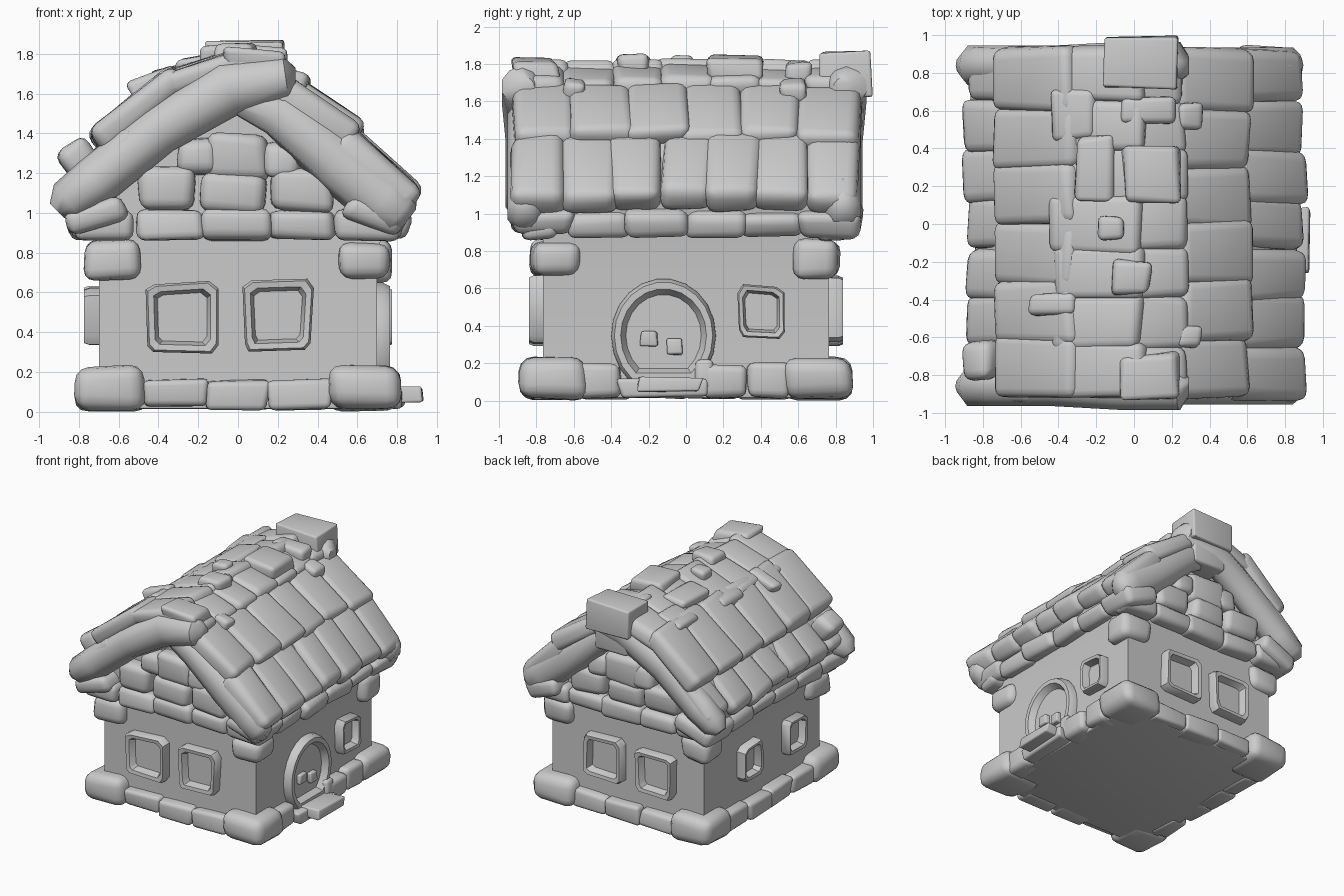
import bpy, bmesh, math, random
from mathutils import Matrix, Vector

if "Cube" in bpy.data.objects:
    bpy.data.objects.remove(bpy.data.objects["Cube"])

rng = random.Random(7)


def finish(name, bm, angle=50):
    bmesh.ops.recalc_face_normals(bm, faces=bm.faces)
    me = bpy.data.meshes.new(name)
    bm.to_mesh(me)
    bm.free()
    ob = bpy.data.objects.new(name, me)
    bpy.context.collection.objects.link(ob)
    bpy.ops.object.select_all(action='DESELECT')
    ob.select_set(True)
    bpy.context.view_layer.objects.active = ob
    bpy.ops.object.shade_smooth_by_angle(angle=math.radians(angle))
    return ob


def stone(bm, loc, size, tilt=0.0, jit=0.09, soft=0.3):
    """Irregular rounded block; tilt turns it in the xz plane."""
    tmp = bmesh.new()
    bmesh.ops.create_cube(tmp, size=1)
    for v in tmp.verts:
        for i in range(3):
            v.co[i] = v.co[i] * size[i] + rng.uniform(-jit, jit) * min(size[i], 0.25)
    bmesh.ops.bevel(tmp, geom=tmp.edges[:], offset=min(size) * soft, segments=3,
                    profile=0.5, affect='EDGES', clamp_overlap=True)
    tmp.transform(Matrix.Translation(loc) @ Matrix.Rotation(-tilt, 4, 'Y'))
    me = bpy.data.meshes.new("tmp")
    tmp.to_mesh(me)
    tmp.free()
    bm.from_mesh(me)
    bpy.data.meshes.remove(me)


def prism(name, profile, y0, y1):
    bm = bmesh.new()
    f = bm.faces.new([bm.verts.new((x, y0, z)) for x, z in profile])
    ext = bmesh.ops.extrude_face_region(bm, geom=[f])
    bmesh.ops.translate(bm, vec=(0, y1 - y0, 0),
                        verts=[g for g in ext['geom'] if isinstance(g, bmesh.types.BMVert)])
    return finish(name, bm, 30)


def relief(name, outline, rings, loc, turn):
    """Raised frame with sunk panel: scaled copies of an outline stepped outwards."""
    bm = bmesh.new()
    loops = [[bm.verts.new((x * s, -d, z * s)) for x, z in outline] for s, d in rings]
    n = len(outline)
    for a, b in zip(loops, loops[1:]):
        for i in range(n):
            bm.faces.new((a[i], a[(i + 1) % n], b[(i + 1) % n], b[i]))
    bm.faces.new(loops[-1])
    bm.faces.new(loops[0])
    bm.transform(Matrix.Translation(loc) @ Matrix.Rotation(turn, 4, 'Z'))
    return finish(name, bm, 40)


def window(name, loc, w, h, turn):
    a, b, c = w / 2, h / 2, 0.035
    pts = [(-a + c, -b), (a - c, -b), (a, -b + c), (a, b - c),
           (a - c, b), (-a + c, b), (-a, b - c), (-a, -b + c)]
    pts = [(x + rng.uniform(-.01, .01), z + rng.uniform(-.01, .01)) for x, z in pts]
    relief(name, pts, [(1, -.03), (1, .05), (.94, .075), (.78, .07), (.68, .012)], loc, turn)


def log(bm, pts, rn, ry):
    """Thick rounded rafter swept through (x, y, z) points with per-point radii."""
    P = [Vector(p) for p in pts]
    rings = []
    for i, p in enumerate(P):
        t = (P[min(i + 1, len(P) - 1)] - P[max(i - 1, 0)]).normalized()
        nrm = t.cross(Vector((0, 1, 0))).normalized()
        k = rn[i]
        ring = []
        for j in range(10):
            a = j * math.tau / 10
            ring.append(bm.verts.new(p + nrm * k * math.cos(a) * rng.uniform(.92, 1.06)
                                     + Vector((0, ry * min(1, k / .11) * math.sin(a), 0))))
        rings.append(ring)
    for a, b in zip(rings, rings[1:]):
        for j in range(10):
            bm.faces.new((a[j], a[(j + 1) % 10], b[(j + 1) % 10], b[j]))
    bm.faces.new(rings[0])
    bm.faces.new(rings[-1])


# Walls and roof core
prism("walls", [(-.7, .02), (.7, .02), (.7, .75), (.73, .95), (0, 1.55), (-.73, .95), (-.7, .75)], -.765, .765)
prism("roof_core", [(-.78, .9), (.78, .9), (.82, 1.1), (.58, 1.38), (.25, 1.66), (0, 1.75),
                    (-.3, 1.66), (-.64, 1.4), (-.84, 1.1)], -.77, .77)

# Foundation stones
bm = bmesh.new()
for sx in (-1, 1):
    for sy in (-1, 1):
        stone(bm, (sx * .635, sy * .71, .118), (.35, .36, .22), soft=.34)
for sy in (-1, 1):
    for x in (-.31, 0, .31):
        stone(bm, (x, sy * .76, .09), (.31, .15, .145), soft=.2)
for y in (-.46, .2, .43):
    stone(bm, (.71, y, .105), (.16, .22, .18), soft=.25)
for y in (-.42, -.14, .14, .42):
    stone(bm, (-.71, y, .09), (.16, .28, .15), soft=.2)
stone(bm, (0, 0, .055), (1.44, 1.54, .08), jit=0, soft=.1)
finish("foundation_stones", bm)

# Upper corner stones
bm = bmesh.new()
for sx in (-1, 1):
    for sy in (-1, 1):
        stone(bm, (sx * .635, sy * .69, .76), (.26, .26, .2))
finish("corner_stones", bm)

# Windows on all four sides
for y, turn, tag in ((-.765, 0, "front"), (.765, math.pi, "back")):
    window(tag + "_window_left", (-.28, y, .475), .35, .35, turn)
    window(tag + "_window_right", (.2, y, .485), .35, .36, turn)
window("right_window", (.7, .4, .475), .25, .28, math.pi / 2)
for i, y in enumerate((.2, -.38)):
    window("left_window_%d" % i, (-.7, y, .485), .25, .28, -math.pi / 2)

# Round-topped door, knobs and step
arch = [(.28 * math.cos(a), .28 * math.sin(a)) for a in
        (math.radians(-50 + 280 * i / 17) for i in range(18))]
arch = [(x, z * 1.08 if z > 0 else z * 1.15) for x, z in arch]
relief("door", arch, [(1, -.03), (1, .03), (.94, .065), (.82, .065), (.72, .015)],
       (.7, -.12, .35), math.pi / 2)
bm = bmesh.new()
stone(bm, (.72, -.2, .33), (.06, .09, .08), soft=.2)
stone(bm, (.72, -.06, .29), (.06, .08, .09), soft=.2)
finish("door_knobs", bm)
bm = bmesh.new()
stone(bm, (.82, -.09, .085), (.23, .34, .08), soft=.15)
stone(bm, (.76, -.13, .07), (.14, .46, .1), soft=.2)
stone(bm, (.74, .1, .14), (.1, .1, .15))
finish("door_step", bm)

# Roof shingle courses: upper end, lower end (x, z), thickness, count
courses = [
    ((.55, 1.03), (.84, .925), .14, 6), ((.5, 1.39), (.86, 1.05), .17, 7),
    ((.2, 1.64), (.6, 1.38), .15, 6), ((-.05, 1.74), (.27, 1.655), .14, 7),
    ((-.55, 1.03), (-.85, .935), .14, 6), ((-.52, 1.38), (-.865, 1.07), .17, 7),
    ((-.3, 1.69), (-.725, 1.34), .15, 6), ((.05, 1.77), (-.42, 1.62), .13, 7)]
for k, ((x0, z0), (x1, z1), th, n) in enumerate(courses):
    bm = bmesh.new()
    L, step = math.hypot(x1 - x0, z1 - z0), 1.82 / n
    for i in range(n):
        y = -.91 + step * (i + .5) + rng.uniform(-.012, .012)
        d = rng.uniform(-.015, .015)
        stone(bm, ((x0 + x1) / 2 + d, y, (z0 + z1) / 2 + rng.uniform(-.012, .012)),
              (L, step * 1.13, th), math.atan2(z1 - z0, x1 - x0), soft=.36)
    finish("shingle_course_%d" % k, bm)

# Gable rafters, front and back
for y, tag in ((-.86, "front"), (.84, "back")):
    bm = bmesh.new()
    s = math.copysign(.02, y)
    log(bm, [(.29, y, 1.68), (.24, y + s, 1.68), (-.05, y + s, 1.63), (-.4, y, 1.42), (-.72, y, 1.16),
             (-.86, y, 1.06), (-.91, y, 1.01)], [.05, .11, .14, .13, .13, .11, .05], .11)
    log(bm, [(-.1, y, 1.6), (.2, y, 1.5), (.5, y, 1.25), (.73, y, 1.07), (.82, y, 1.0), (.86, y, .97)],
        [.05, .12, .14, .15, .12, .06], .1)
    finish(tag + "_rafters", bm)

# Gable stones and the sill row beneath them
for s, tag in ((-1, "front"), (1, "back")):
    bm = bmesh.new()
    for x, z, w, h in ((-.66, .94, .3, .15), (-.33, .94, .34, .15), (0, .94, .36, .16), (.32, .94, .34, .15),
                       (.65, .94, .32, .16), (-.36, 1.12, .3, .22), (-.02, 1.1, .32, .2), (.32, 1.11, .32, .22),
                       (-.01, 1.28, .32, .25), (-.2, 1.28, .2, .18), (.22, 1.27, .2, .18)):
        stone(bm, (x, s * .785, z), (w, .18, h))
    finish(tag + "_gable_stones", bm)

# Loose stones lying on the roof
bm = bmesh.new()
for x, y, z, w, d in ((-.12, -.02, 1.79, .14, .12), (-.02, -.28, 1.8, .2, .18), (-.42, -.43, 1.65, .24, .12),
                      (.29, .57, 1.66, .14, .14), (.28, -.6, 1.66, .14, .12), (.09, .6, 1.76, .3, .15),
                      (-.32, .58, 1.69, .22, .28), (.1, .25, 1.78, .3, .3), (.08, -.8, 1.765, .3, .24),
                      (-.2, .3, 1.74, .2, .35)):
    stone(bm, (x, y, z), (w, d, .11), -x * .9, jit=.12)
stone(bm, (-.8, -.72, 1.27), (.18, .2, .18), .6)
finish("loose_roof_stones", bm)

# Chimney
bm = bmesh.new()
stone(bm, (.035, .855, 1.745), (.39, .27, .24), jit=.04, soft=.06)
stone(bm, (.04, .84, 1.58), (.3, .22, .25), jit=.05, soft=.1)
finish("chimney", bm, 30)
